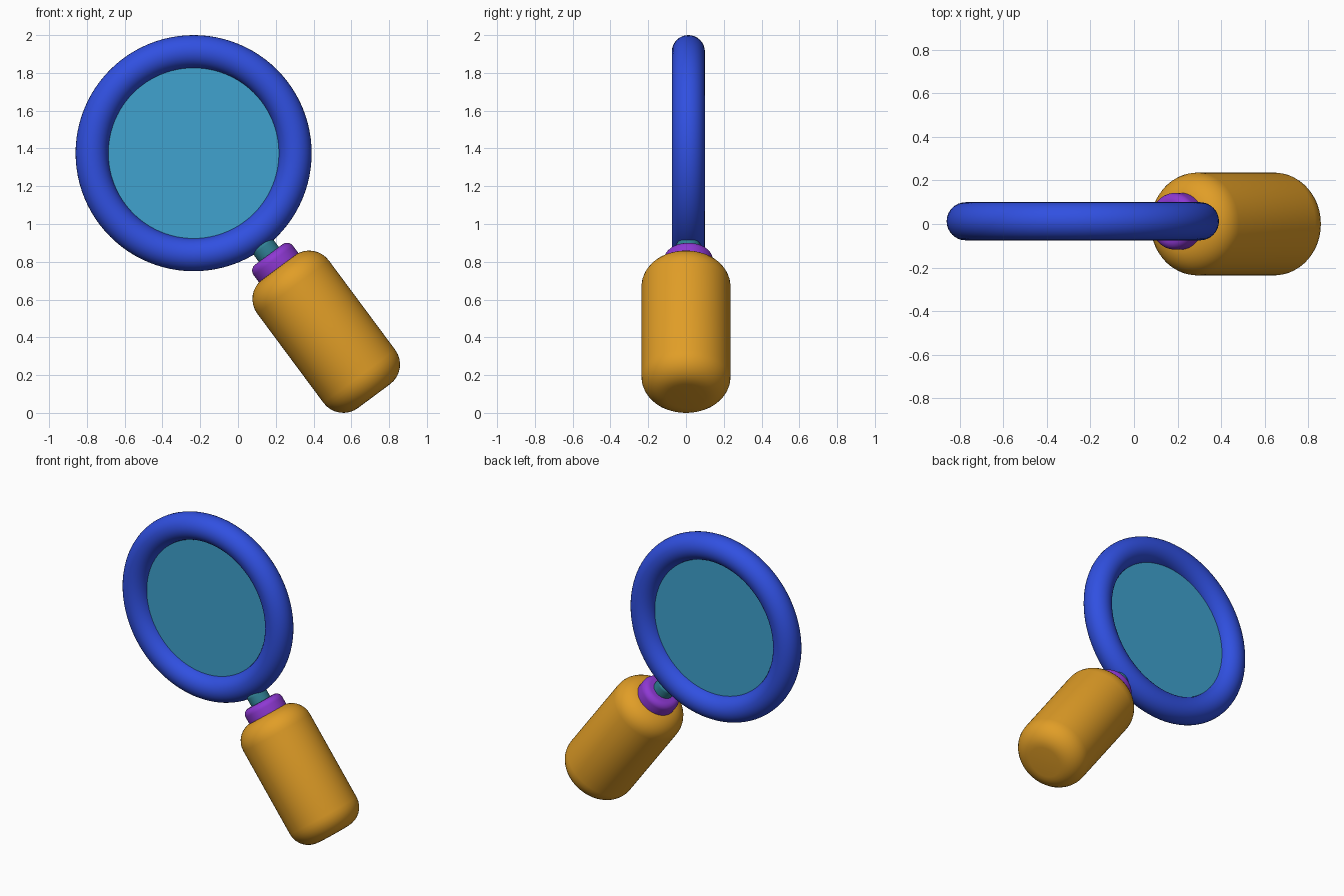
import bpy
from math import radians, sin, cos, pi
from mathutils import Vector

if "Cube" in bpy.data.objects:
    bpy.data.objects.remove(bpy.data.objects["Cube"])

RING = Vector((-0.235, 0.0125, 1.375))      # centre of the lens frame
TILT = radians(36.6)                        # handle lean from vertical
AXIS = Vector((sin(TILT), 0, -cos(TILT)))   # from frame centre towards handle


def finish(obj, name, color):
    obj.name = name
    mat = bpy.data.materials.new(name)
    mat.diffuse_color = (*color, 1)
    mat.use_nodes = True
    mat.node_tree.nodes["Principled BSDF"].inputs["Base Color"].default_value = mat.diffuse_color
    obj.data.materials.append(mat)
    bpy.ops.object.shade_smooth_by_angle(angle=radians(35))


def rounded_cylinder(name, start, end, radius, bevel, y, color):
    """Cylinder on the handle axis between two distances from the frame centre."""
    centre = RING + AXIS * (start + end) / 2
    centre.y = y
    bpy.ops.mesh.primitive_cylinder_add(
        vertices=64, radius=radius, depth=end - start,
        location=centre, rotation=(0, -TILT, 0))
    obj = bpy.context.object
    mod = obj.modifiers.new("rounded_rims", 'BEVEL')
    mod.width = bevel
    mod.segments = 8
    mod.limit_method = 'ANGLE'
    mod.angle_limit = radians(40)
    bpy.ops.object.modifier_apply(modifier=mod.name)
    finish(obj, name, color)


# Round frame
bpy.ops.mesh.primitive_torus_add(
    major_radius=0.5375, minor_radius=0.0875, major_segments=96,
    minor_segments=32, location=RING, rotation=(pi / 2, 0, 0))
finish(bpy.context.object, "lens_frame", (0.03, 0.08, 0.75))

# Glass disc
bpy.ops.mesh.primitive_cylinder_add(
    vertices=96, radius=0.48, depth=0.03, location=RING, rotation=(pi / 2, 0, 0))
finish(bpy.context.object, "lens", (0.05, 0.36, 0.62))

# Neck, collar and grip along the tilted axis
rounded_cylinder("neck", 0.60, 0.72, 0.066, 0.018, RING.y, (0.03, 0.22, 0.30))
rounded_cylinder("collar", 0.668, 0.80, 0.13, 0.04, RING.y, (0.27, 0.04, 0.65))
rounded_cylinder("handle", 0.753, 1.602, 0.236, 0.13, 0.0, (0.75, 0.34, 0.02))
